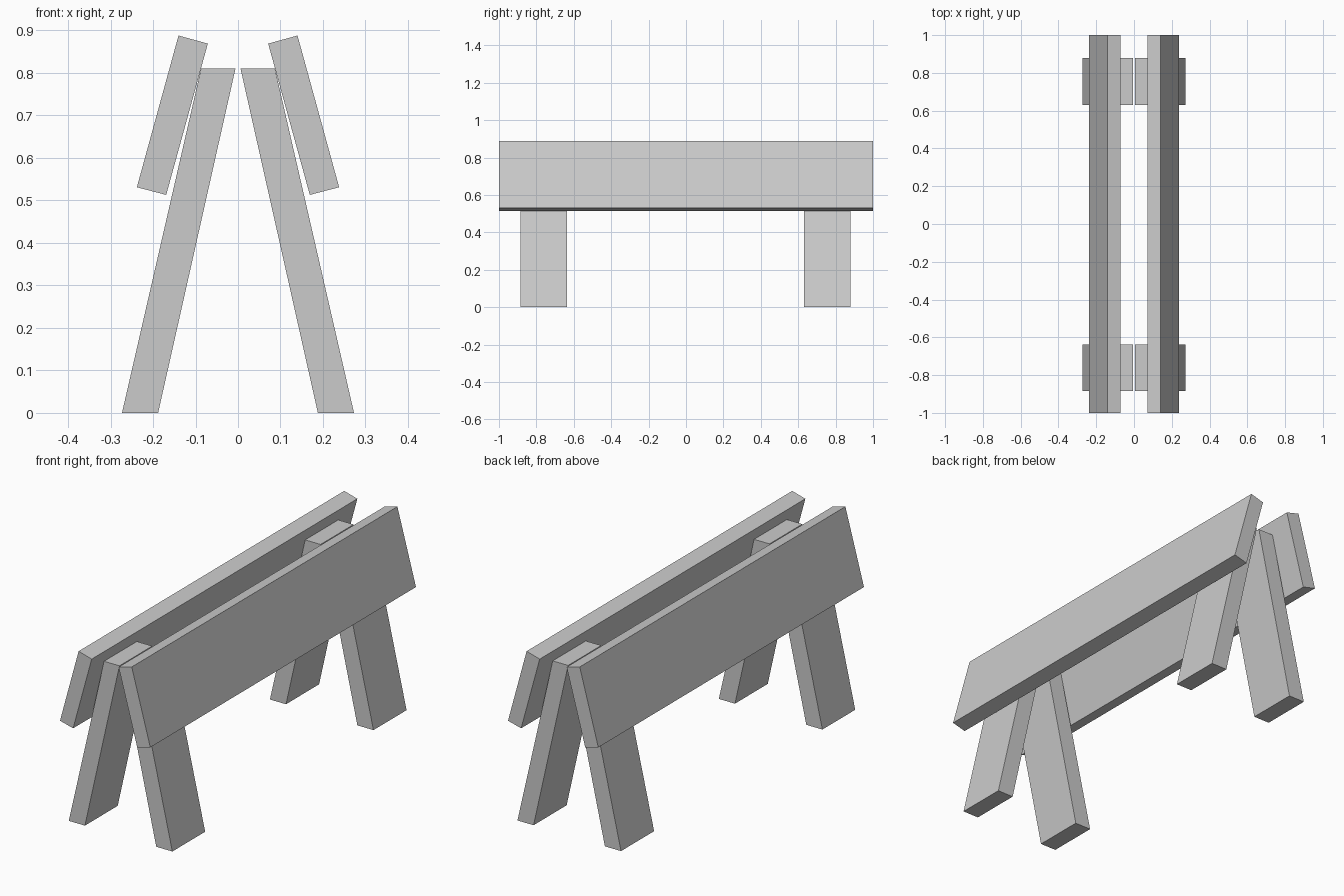
import bpy

if "Cube" in bpy.data.objects:
    bpy.data.objects.remove(bpy.data.objects["Cube"])


def extrude_profile(name, profile, y0, y1, side):
    """Extrude an xz quad along y; side = -1 mirrors it to the left."""
    pts = [(side * x, z) for x, z in profile]
    if side < 0:
        pts.reverse()
    n = len(pts)
    verts = [(x, y, z) for y in (y0, y1) for x, z in pts]
    faces = [tuple(range(n)), tuple(reversed(range(n, 2 * n)))]
    faces += [(i, i + n, (i + 1) % n + n, (i + 1) % n) for i in range(n)]
    mesh = bpy.data.meshes.new(name)
    mesh.from_pydata(verts, [], faces)
    ob = bpy.data.objects.new(name, mesh)
    bpy.context.collection.objects.link(ob)


# Right-hand profiles (x, z), counter-clockwise seen from the front
LEG = [(0.188, 0), (0.273, 0), (0.087, 0.81), (0.006, 0.81)]
BOARD = [(0.169, 0.513), (0.238, 0.531), (0.140, 0.888), (0.071, 0.869)]

for side, label in ((1, "right"), (-1, "left")):
    # Long slanted barrier board
    extrude_profile(f"{label}_board", BOARD, -1, 1, side)
    # Splayed legs near both ends
    extrude_profile(f"{label}_front_leg", LEG, -0.884, -0.637, side)
    extrude_profile(f"{label}_back_leg", LEG, 0.63, 0.879, side)
